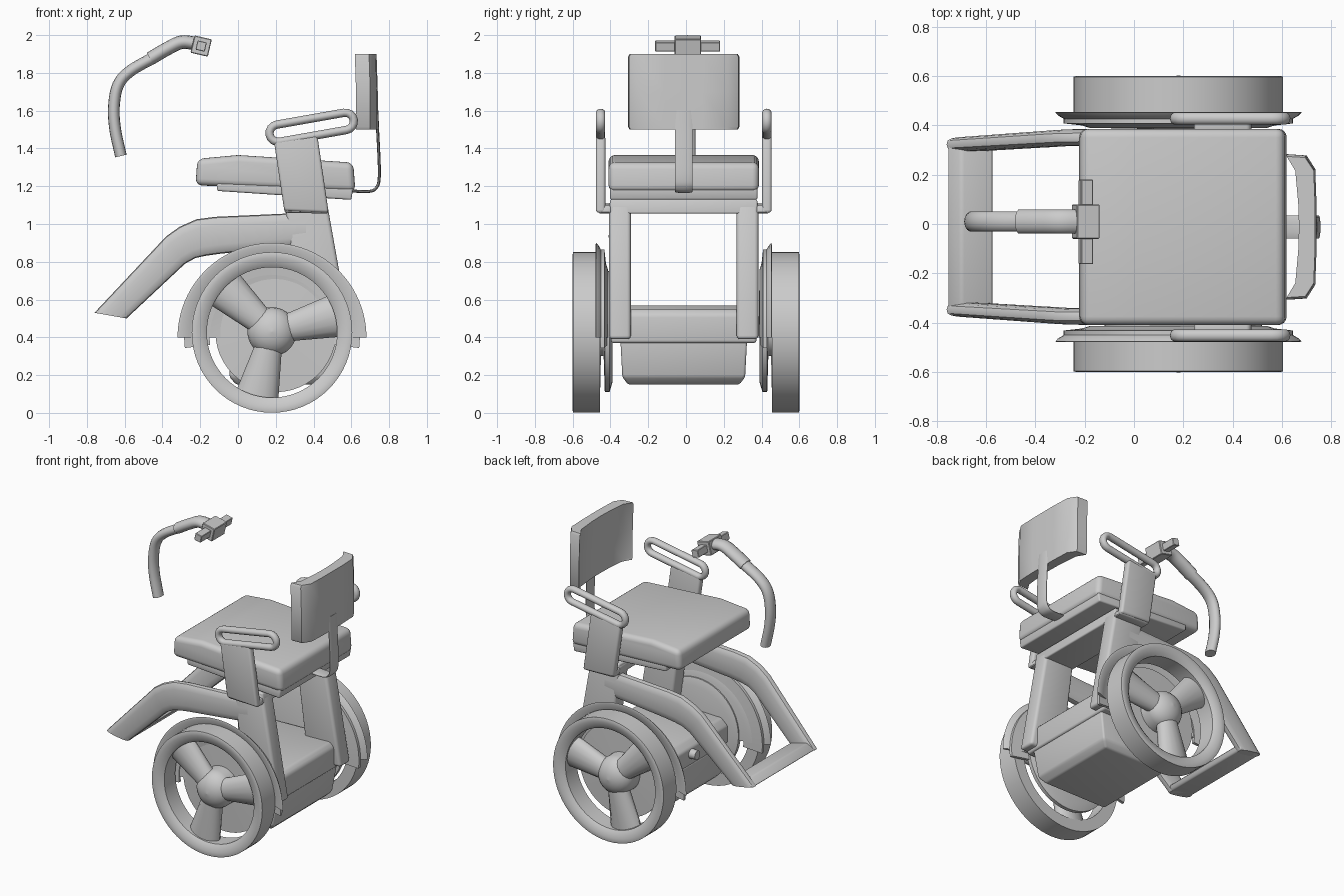
import bpy, bmesh, math
from mathutils import Vector, Matrix

if "Cube" in bpy.data.objects:
    bpy.data.objects.remove(bpy.data.objects["Cube"])

YC = -0.012          # the body sits slightly off the wheel centre line
WX, WZ = 0.18, 0.43  # wheel axle


def finish(name, bm, bevel=0.0, seg=3, angle=35):
    bmesh.ops.remove_doubles(bm, verts=bm.verts, dist=1e-5)
    bmesh.ops.recalc_face_normals(bm, faces=bm.faces)
    if bevel:
        edges = [e for e in bm.edges if e.calc_face_angle(0) > math.radians(25)]
        bmesh.ops.bevel(bm, geom=edges, offset=bevel, segments=seg, profile=0.5,
                        affect='EDGES', clamp_overlap=True)
    me = bpy.data.meshes.new(name)
    bm.to_mesh(me)
    bm.free()
    ob = bpy.data.objects.new(name, me)
    bpy.context.collection.objects.link(ob)
    bpy.ops.object.select_all(action='DESELECT')
    ob.select_set(True)
    bpy.context.view_layer.objects.active = ob
    bpy.ops.object.shade_smooth_by_angle(angle=math.radians(angle))
    return ob


def loft(name, rings, closed=False, caps=True, bevel=0.0, seg=3):
    bm = bmesh.new()
    vs = [[bm.verts.new(p) for p in r] for r in rings]
    n = len(vs[0])
    for i in range(len(vs) if closed else len(vs) - 1):
        a, b = vs[i], vs[(i + 1) % len(vs)]
        for j in range(n):
            bm.faces.new((a[j], a[(j + 1) % n], b[(j + 1) % n], b[j]))
    if caps and not closed:
        bm.faces.new(vs[0])
        bm.faces.new(vs[-1])
    return finish(name, bm, bevel, seg)


def prism(name, pts, y0, y1, bevel=0.0, seg=3):
    """Extrude an x-z profile along y."""
    return loft(name, [[(x, y, z) for x, z in pts] for y in (y0, y1)],
                bevel=bevel, seg=seg)


def lathe(name, prof, cx, cz, side, a0=0, a1=360, n=64, off=0.0):
    """Revolve a closed (radius, y) profile about the wheel axis."""
    full = a1 - a0 == 360
    rings = []
    for i in range(n if full else n + 1):
        a = math.radians(a0 + (a1 - a0) * i / n)
        rings.append([(cx + r * math.cos(a), off + side * y, cz + r * math.sin(a))
                      for r, y in prof])
    return loft(name, rings, closed=full)


def tube(name, pts, ry, rz, closed=False, n=14, y=0.0):
    """Sweep an ellipse along an x-z path; ry is the width, rz in-plane."""
    P = [Vector((p[0], 0, p[1])) for p in pts]
    rings = []
    for i, p in enumerate(P):
        a = P[i - 1] if (closed or i) else p
        b = P[(i + 1) % len(P)] if (closed or i < len(P) - 1) else p
        t = (b - a).normalized()
        nrm = Vector((-t.z, 0, t.x))
        rings.append([p + nrm * rz * math.cos(k * math.tau / n)
                      + Vector((0, y + ry * math.sin(k * math.tau / n), 0)) for k in range(n)])
    return loft(name, rings, closed)


def smooth_path(pts, steps=5):
    """Catmull-Rom through the points."""
    P = [Vector(p) for p in pts]
    P = [2 * P[0] - P[1]] + P + [2 * P[-1] - P[-2]]
    out = []
    for i in range(1, len(P) - 2):
        a, b, c, d = P[i - 1:i + 3]
        for k in range(steps):
            t = k / steps
            out.append(0.5 * (2 * b + (c - a) * t + (2 * a - 5 * b + 4 * c - d) * t * t
                              + (3 * b - a - 3 * c + d) * t ** 3))
    return out + [P[-2]]


for s, tag in ((1, "left"), (-1, "right")):
    # wheel rim and tyre
    lathe(f"tyre_{tag}", [(.425, .455), (.425, .597), (.415, .60), (.395, .598), (.365, .59),
                          (.345, .575), (.345, .455)], WX, WZ - .004, s)
    # domed hub
    dome = [(.13 * math.cos(math.radians(t)), .50 + .102 * math.sin(math.radians(t)))
            for t in range(0, 90, 15)]
    lathe(f"hub_{tag}", [(.001, .40), (.13, .40)] + dome + [(.001, .602)], WX, WZ, s, n=40)
    # three flared spokes
    for k, ang in enumerate((14, 138, 257)):
        a = math.radians(ang)
        d, e = Vector((math.cos(a), 0, math.sin(a))), Vector((-math.sin(a), 0, math.cos(a)))
        rings = []
        for r, w, h in ((.05, .07, .06), (.12, .078, .06), (.352, .115, .055)):
            c = Vector((WX, s * .51, WZ)) + d * r
            rings.append([c + e * w * math.cos(q * math.tau / 16)
                          + Vector((0, h * math.sin(q * math.tau / 16), 0)) for q in range(16)])
        loft(f"spoke_{tag}_{k}", rings)
    # flared fender over the wheel, and the disc behind it
    lathe(f"fender_{tag}", [(.50, .465), (.488, .452), (.45, .43), (.36, .402), (.001, .395),
                            (.001, .415), (.36, .42), (.44, .448), (.485, .467)],
          WX, .40, s, 0, 180, 48, off=YC)
    lathe(f"fender_tip_{tag}", [(.465, .44), (.465, .42), (.33, .405), (.33, .425)],
          WX, .40, s, -7, 187, 48, off=YC)
    lathe(f"motor_disc_{tag}", [(.001, .39), (.27, .39), (.32, .405), (.32, .43), (.001, .44)],
          WX + .02, WZ, s, n=48)

    # slanted side post
    y0, y1 = sorted((YC + s * .28, YC + s * .395))
    prism(f"side_post_{tag}", [(.245, 1.12), (.47, 1.12), (.60, .39), (.34, .39)], y0, y1, .02)
    # bent leg frame
    rings = []
    for tx, tz, bx, bz, yc, h in ((.36, 1.06, .36, .89, .358, .038), (-.12, 1.038, -.10, .842, .363, .034),
                                  (-.22, 1.025, -.17, .832, .363, .034), (-.31, .985, -.225, .82, .362, .034),
                                  (-.38, .935, -.28, .79, .358, .034), (-.76, .53, -.59, .50, .335, .03)):
        top, bot = Vector((tx, 0, tz)), Vector((bx, 0, bz))
        mid, half = (top + bot) / 2, (top - bot) / 2
        ring = []
        for q in range(16):
            c, v = math.cos(q * math.tau / 16), math.sin(q * math.tau / 16)
            c, v = math.copysign(abs(c) ** .7, c), math.copysign(abs(v) ** .7, v)
            ring.append(mid + half * c + Vector((0, YC + s * (yc + h * v), 0)))
        rings.append(ring)
    loft(f"leg_frame_{tag}", rings)

    # armrest panel with its inward hook
    y0, y1 = sorted((YC + s * .415, YC + s * .465))
    prism(f"arm_panel_{tag}", [(.19, 1.44), (.42, 1.47), (.48, 1.06), (.245, 1.07)], y0, y1, .015)
    y0, y1 = sorted((YC + s * .38, YC + s * .455))
    prism(f"arm_hook_{tag}", [(.243, 1.11), (.47, 1.10), (.48, 1.055), (.245, 1.06)], y0, y1, .015)
    # armrest loop
    tilt = math.radians(10)
    loop = []
    for cx, a0 in ((.18, -90), (-.18, 90)):
        for k in range(9):
            a = math.radians(a0 + k * 22.5)
            u, v = cx + .046 * math.cos(a), .046 * math.sin(a)
            loop.append((.39 + u * math.cos(tilt) - v * math.sin(tilt),
                         1.512 + u * math.sin(tilt) + v * math.cos(tilt)))
    tube(f"arm_loop_{tag}", loop, .025, .022, True, y=YC + s * .44)

# foot bar joining the legs
prism("foot_bar", [(-.76, .53), (-.59, .50), (-.57, .535), (-.70, .57)],
      YC - .36, YC + .36, .012)
# cross beam beneath the seat
prism("cross_beam", [(.25, 1.13), (.47, 1.13), (.48, 1.055), (.25, 1.055)], YC - .39, YC + .39, .01)

# base housing: upper body and tapered lower body
prism("base_upper", [(-.05, .37), (-.05, .49), (.0, .535), (.52, .55), (.55, .52), (.55, .37)],
      YC - .385, YC + .385, .015)
loft("base_lower", [[(x, YC + y, z) for x, y in ((x0, -w), (x1, -w), (x1, w), (x0, w))]
                    for z, w, x0, x1 in ((.38, .335, -.05, .54), (.19, .325, -.045, .51),
                                         (.15, .295, -.01, .47))], bevel=.012)
# round lamp on the front of the base
bm = bmesh.new()
bmesh.ops.create_cone(bm, cap_ends=True, segments=24, radius1=.035, radius2=.03, depth=.07,
                      matrix=Matrix.Translation((-.06, .01, .45)) @ Matrix.Rotation(-math.pi / 2, 4, 'Y'))
finish("front_lamp", bm)

# seat cushion and plate
prism("seat_cushion", [(-.225, 1.205), (-.215, 1.345), (0, 1.365), (.61, 1.325), (.622, 1.17)],
      YC - .398, YC + .398, .035, 4)
prism("seat_plate", [(-.115, 1.225), (-.11, 1.175), (.60, 1.128), (.61, 1.19)],
      YC - .39, YC + .39, .01)

# curved back cushion
outline = [(.625, -.295), (.66, -.235), (.672, -.10), (.675, 0), (.672, .10), (.66, .235), (.625, .295),
           (.70, .29), (.735, .235), (.74, .10), (.74, 0), (.74, -.10), (.735, -.235), (.70, -.29)]
loft("back_cushion", [[(x + dx, YC + y * k, z) for x, y in outline]
                      for z, k, dx in ((1.50, .97, 0), (1.515, 1, 0), (1.7, 1, 0), (1.885, 1, -.006), (1.90, .97, -.006))])
# curved back bracket
strip = smooth_path([(.735, 1.6), (.739, 1.5), (.746, 1.36), (.748, 1.25), (.735, 1.195), (.69, 1.172), (.56, 1.178)])
tube("back_bracket", strip, .048, .008, y=YC)

# control stick with sleeve and grip head
stick = smooth_path([(-.62, 1.36), (-.65, 1.50), (-.657, 1.62), (-.635, 1.735), (-.57, 1.81), (-.44, 1.885)])
tube("control_stick", stick, .042, .031, y=.01)
tube("stick_sleeve", smooth_path([(-.465, 1.875), (-.38, 1.925), (-.30, 1.962), (-.22, 1.955)]), .05, .036, y=.01)


def tilted_square(h):
    a0 = math.radians(45 - 13)
    return [(-.195 + h * math.sqrt(2) * math.cos(a0 + k * math.pi / 2),
             1.942 + h * math.sqrt(2) * math.sin(a0 + k * math.pi / 2)) for k in range(4)]


prism("stick_head", tilted_square(.047), -.06, .08, .004, 1)
prism("stick_crossbar", tilted_square(.025), -.163, .18, .003, 1)
